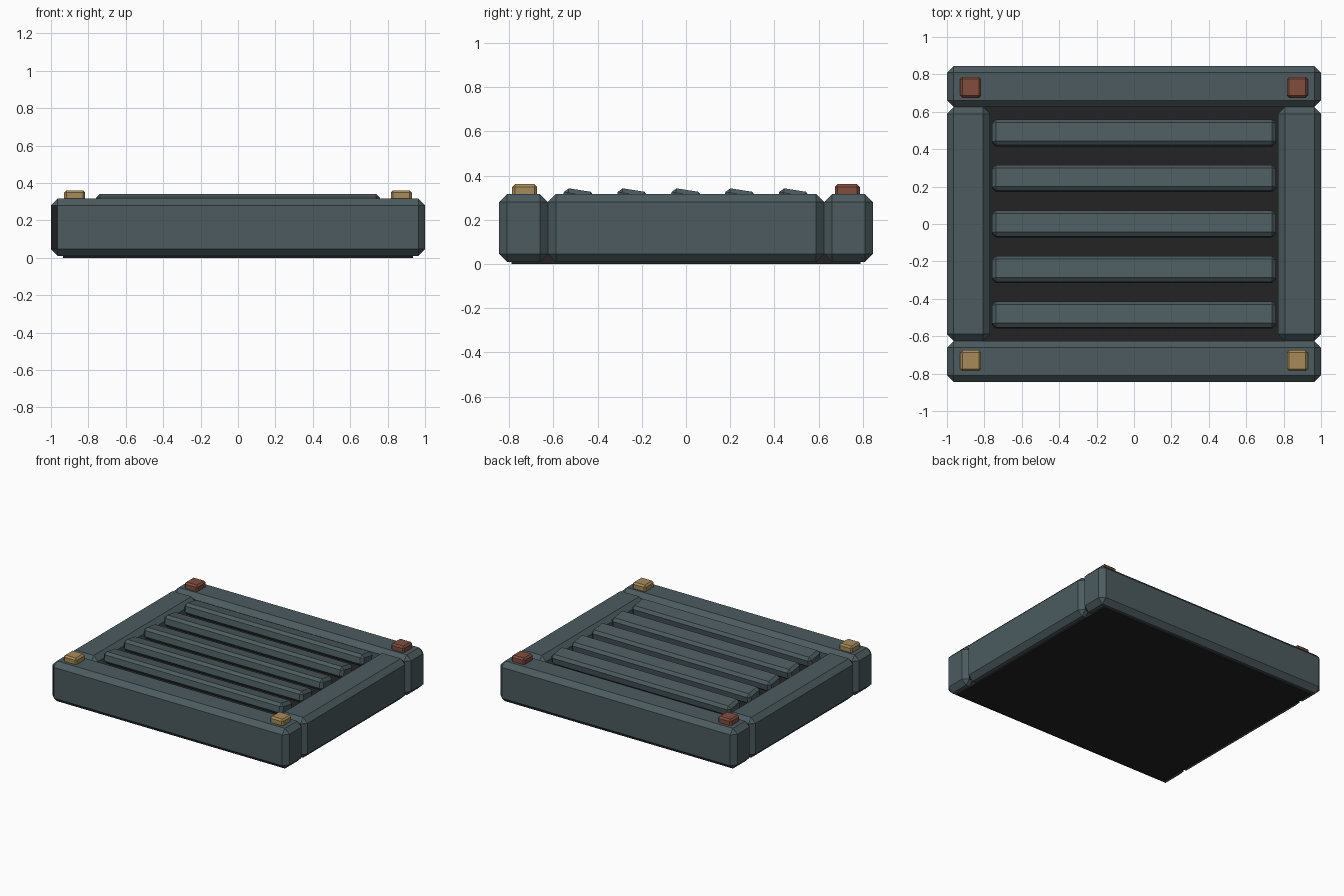
import bpy, bmesh, math

if "Cube" in bpy.data.objects:
    bpy.data.objects.remove(bpy.data.objects["Cube"])


def material(name, rgb):
    m = bpy.data.materials.new(name)
    m.diffuse_color = (*rgb, 1)
    m.use_nodes = True
    m.node_tree.nodes["Principled BSDF"].inputs["Base Color"].default_value = m.diffuse_color
    return m


STEEL = material("slate grey", (0.072, 0.105, 0.115))
DARK = material("near black", (0.017, 0.017, 0.018))
TAN = material("tan", (0.39, 0.26, 0.098))
RED = material("brick red", (0.22, 0.075, 0.048))


def box(name, x, y, z, mat, chamfer=0.0, tilt=0.0):
    """Chamfered box from (min, max) ranges, optionally tilted about x."""
    bm = bmesh.new()
    bmesh.ops.create_cube(bm, size=1)
    for v in bm.verts:
        v.co = [c * (r[1] - r[0]) for c, r in zip(v.co, (x, y, z))]
    if chamfer:
        bmesh.ops.bevel(bm, geom=bm.edges[:], offset=chamfer, segments=1,
                        affect='EDGES', profile=0.5)
    me = bpy.data.meshes.new(name)
    bm.to_mesh(me)
    bm.free()
    me.materials.append(mat)
    ob = bpy.data.objects.new(name, me)
    ob.location = [(r[0] + r[1]) / 2 for r in (x, y, z)]
    ob.rotation_euler.x = tilt
    bpy.context.collection.objects.link(ob)
    return ob


# dark core: bottom plate and floor under the slats
box("base_core", (-0.935, 0.935), (-0.79, 0.79), (0, 0.2), DARK)

# frame rails
rail_z = (0.01, 0.317)
front = box("front_rail", (-1, 1), (-0.845, -0.625), rail_z, STEEL, 0.036)
box("back_rail", (-1, 1), (0.625, 0.845), rail_z, STEEL, 0.036)
for side, s in (("left", -1), ("right", 1)):
    box(side + "_rail", tuple(sorted((s, s * 0.77))), (-0.625, 0.625),
        rail_z, STEEL, 0.036)

# dark strip on the front left corner chamfer
front.data.materials.append(DARK)
for p in front.data.polygons:
    if p.normal.x < -0.6 and p.normal.y < -0.6:
        p.material_index = 1

# tilted louvre slats
for i in range(5):
    y = (i - 2) * 0.2435
    box(f"slat_{i + 1}", (-0.758, 0.758), (y - 0.07, y + 0.07),
        (0.25, 0.335), STEEL, 0.02, math.radians(-9))

# corner pads: tan at the front, red at the back
for side, s in (("left", -1), ("right", 1)):
    for end, e, mat in (("front", -1, TAN), ("back", 1, RED)):
        x, y = s * 0.873, e * 0.73
        box(f"{end}_{side}_pad", (x - 0.056, x + 0.056),
            (y - 0.056, y + 0.056), (0.295, 0.361), mat, 0.012)
